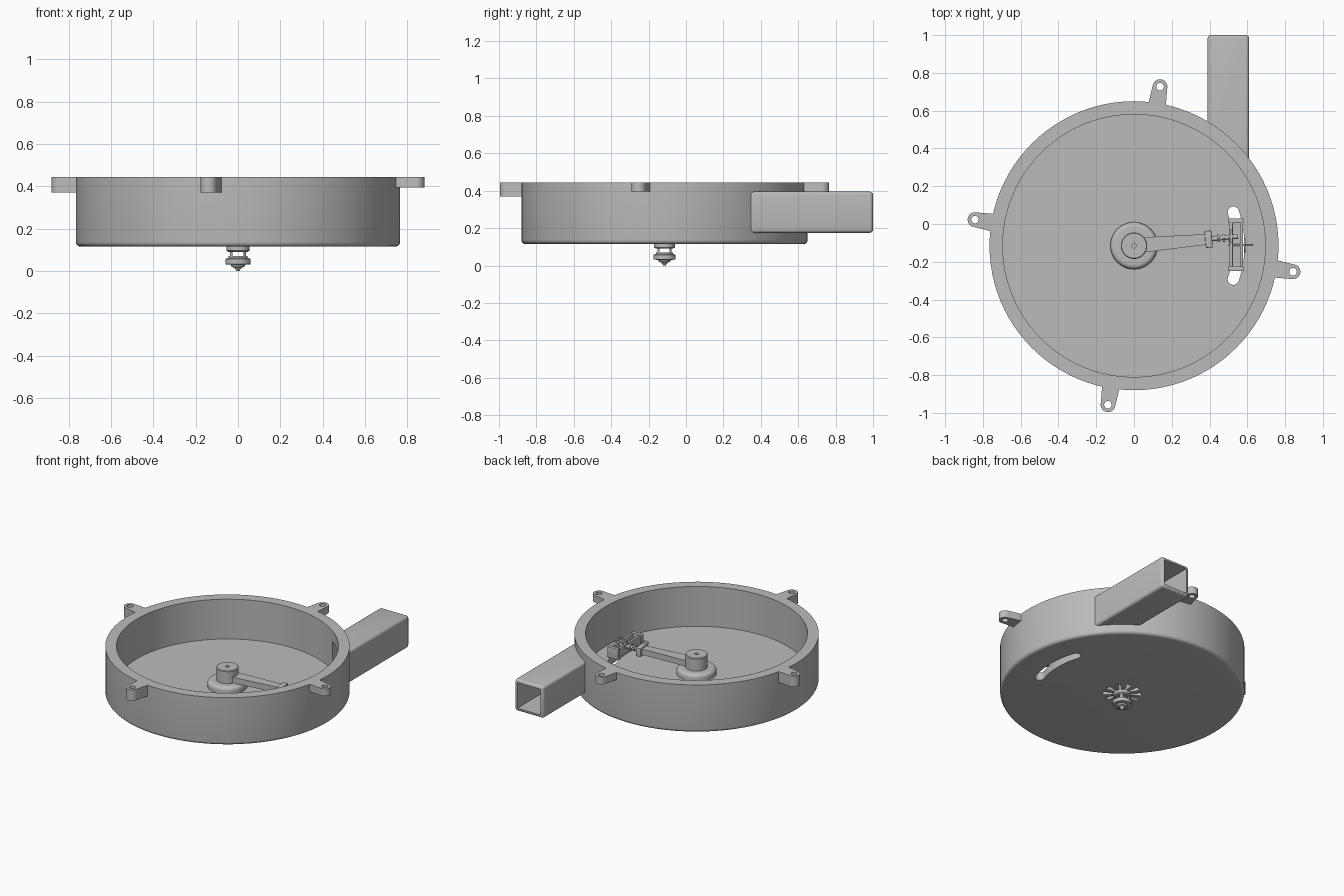
import bpy, bmesh
from math import sin, cos, pi, radians, atan2
from mathutils import Matrix, Vector

cube = bpy.data.objects.get("Cube")
if cube:
    bpy.data.objects.remove(cube, do_unlink=True)

grey = bpy.data.materials.new("plain grey")
grey.use_nodes = True
grey.diffuse_color = (0.5, 0.5, 0.5, 1)
grey.node_tree.nodes["Principled BSDF"].inputs["Base Color"].default_value = (0.5, 0.5, 0.5, 1)

CY = -0.115  # the drum axis is at x = 0, y = CY
AXIS = Matrix.Translation((0, CY, 0))


def finish(name, bm, matrix=None):
    bmesh.ops.remove_doubles(bm, verts=bm.verts, dist=1e-5)
    bmesh.ops.recalc_face_normals(bm, faces=bm.faces)
    if matrix:
        bm.transform(matrix)
    mesh = bpy.data.meshes.new(name)
    bm.to_mesh(mesh)
    bm.free()
    mesh.materials.append(grey)
    obj = bpy.data.objects.new(name, mesh)
    bpy.context.collection.objects.link(obj)
    return obj


def lathe(name, profile, steps=48, matrix=AXIS):
    bm = bmesh.new()
    vs = [bm.verts.new((r, 0, z)) for r, z in profile]
    es = [bm.edges.new(p) for p in zip(vs, vs[1:])]
    bmesh.ops.spin(bm, geom=vs + es, cent=(0, 0, 0), axis=(0, 0, 1),
                   angle=2 * pi, steps=steps, use_duplicate=False)
    return finish(name, bm, matrix)


def prism(name, outline, z0, z1, matrix=AXIS):
    bm = bmesh.new()
    face = bm.faces.new([bm.verts.new((x, y, z0)) for x, y in outline])
    new = bmesh.ops.extrude_face_region(bm, geom=[face])["geom"]
    bmesh.ops.translate(bm, vec=(0, 0, z1 - z0),
                        verts=[v for v in new if isinstance(v, bmesh.types.BMVert)])
    return finish(name, bm, matrix)


def box(name, x, y, z, bevel=0.0, matrix=None):
    bm = bmesh.new()
    bmesh.ops.create_cube(bm, size=1)
    for v in bm.verts:
        for i, (a, b) in enumerate((x, y, z)):
            v.co[i] = a if v.co[i] < 0 else b
    if bevel:
        bmesh.ops.bevel(bm, geom=bm.edges[:], offset=bevel, segments=4,
                        profile=0.5, affect='EDGES')
    return finish(name, bm, matrix)


def rod(name, a, b, radius, sides=20):
    a, b = Vector(a), Vector(b)
    bm = bmesh.new()
    bmesh.ops.create_cone(bm, cap_ends=True, segments=sides, radius1=radius,
                          radius2=radius, depth=(b - a).length)
    turn = (b - a).to_track_quat('Z', 'Y').to_matrix().to_4x4()
    return finish(name, bm, Matrix.Translation((a + b) / 2) @ turn)


def cut(obj, cutters):
    for c in cutters:
        c.hide_render = True
        mod = obj.modifiers.new("cut", 'BOOLEAN')
        mod.operation, mod.solver, mod.object = 'DIFFERENCE', 'EXACT', c
    bpy.context.view_layer.update()
    deps = bpy.context.evaluated_depsgraph_get()
    mesh = bpy.data.meshes.new_from_object(obj.evaluated_get(deps))
    obj.modifiers.clear()
    obj.data = mesh
    for c in cutters:
        bpy.data.objects.remove(c, do_unlink=True)


def arc(r, a0, a1, n, cx=0.0, cy=0.0):
    return [(cx + r * cos(a0 + (a1 - a0) * i / n),
             cy + r * sin(a0 + (a1 - a0) * i / n)) for i in range(n + 1)]


# Drum: open pan with a rounded lower rim
RIM, WALL, FLOOR, TOP = 0.765, 0.695, 0.17, 0.445
drum = lathe("drum", [(0, 0.115)] + arc(0.022, -pi / 2, 0, 5, RIM - 0.022, 0.137)
             + [(RIM, TOP), (WALL, TOP), (WALL, FLOOR), (0, FLOOR)], 96)

# Curved slot through the floor, duct opening and radial vents underneath
half, mid = radians(18.7), 0.555
a_end = (mid * cos(half), mid * sin(half))
slot = (arc(mid + 0.03, -half, half, 16)
        + arc(0.03, half, half + pi, 8, *a_end)[1:-1]
        + arc(mid - 0.03, half, -half, 16)
        + arc(0.03, pi - half, 2 * pi - half, 8, a_end[0], -a_end[1])[1:-1])
cutters = [prism("slot_cutter", slot, 0.05, 0.25),
           box("duct_cutter", (0.412, 0.588), (0.15, 1.1), (0.197, 0.373))]
for i in range(10):
    cutters.append(prism("vent_cutter", [(0.05, -0.007), (0.12, -0.018),
                                         (0.12, 0.018), (0.05, 0.007)],
                         0.09, 0.155, AXIS @ Matrix.Rotation(i * pi / 5, 4, 'Z')))
cut(drum, cutters)

# Square outlet duct, trimmed to the drum
duct = box("outlet_duct", (0.39, 0.61), (0.2, 1.0), (0.175, 0.395), 0.018)
cut(duct, [lathe("drum_trim", [(0, 0), (0.75, 0), (0.75, 0.6), (0, 0.6)], 96),
           box("bore", (0.412, 0.588), (0.1, 1.1), (0.197, 0.373))])

# Mounting ears: the front and right-hand pair are deeper
for name, degrees, low in (("back_ear", 80.7, 0.395), ("left_ear", -9.3, 0.395),
                           ("front_ear", 260.7, 0.37), ("right_ear", 170.7, 0.37)):
    place = AXIS @ Matrix.Rotation(radians(degrees), 4, 'Z')
    ear = prism(name, [(0.74, -0.048)] + arc(0.039, -pi / 2, pi / 2, 14, 0.853)
                + [(0.74, 0.048)], low, TOP, place)
    cut(ear, [prism("hole", arc(0.02, 0, 2 * pi, 24, 0.853)[:-1], 0.3, 0.5, place)])

# Central hub with a centre hole
lathe("hub", [(0, 0.165), (0.125, 0.165)] + arc(0.025, 0, pi / 2, 6, 0.1, 0.192)
      + [(0.07, 0.217), (0.07, 0.3), (0.066, 0.305), (0.012, 0.305),
         (0.012, 0.28), (0, 0.28)])

# Nozzle below the floor, with windows in its neck
nozzle = lathe("nozzle", [(0, 0.12), (0.055, 0.12), (0.055, 0.097), (0.046, 0.09),
                          (0.046, 0.062), (0.06, 0.057), (0.06, 0.032), (0.035, 0.03),
                          (0.03, 0.02), (0.018, 0.016), (0.006, 0), (0, 0)], 32)
cut(nozzle, [box("window", (-0.026, 0.026), (-0.1, 0.1), (0.07, 0.09), 0,
                 AXIS @ Matrix.Rotation(i * pi / 2, 4, 'Z')) for i in range(2)])

# Swinging arm with its clamp, reaching out from the hub
tilt = AXIS @ Matrix.Rotation(atan2(0.035, 0.4), 4, 'Z')
prism("arm", [(0.05, -0.04), (0.39, -0.028), (0.39, 0.028), (0.05, 0.04)],
      0.22, 0.26, tilt)
box("arm_clamp", (0.378, 0.415), (-0.045, 0.045), (0.21, 0.268), 0.004, tilt)
rod("arm_link", (0.4, -0.08, 0.24), (0.55, -0.066, 0.24), 0.012)
for i in range(3):
    x = 0.44 + i * 0.03
    rod("link_nut", (x, -0.076, 0.24), (x + 0.012, -0.075, 0.24), 0.022, 6)

# Carriage over the slot: two rails, two end blocks, axle and pins
for x in (0.505, 0.56):
    box("carriage_rail", (x, x + 0.018), (-0.25, 0.03), (0.19, 0.25), 0.003)
for y in (-0.25, 0.005):
    box("carriage_end", (0.5, 0.58), (y, y + 0.025), (0.18, 0.255), 0.003)
box("carriage_bed", (0.515, 0.57), (-0.23, 0.01), (0.185, 0.205))
rod("axle", (0.5, -0.112, 0.225), (0.63, -0.112, 0.225), 0.005)
rod("axle_washer", (0.582, -0.112, 0.225), (0.59, -0.112, 0.225), 0.038)
rod("pivot_pin", (0.515, -0.066, 0.2), (0.515, -0.066, 0.29), 0.012)
rod("pivot_bar", (0.515, -0.1, 0.275), (0.515, -0.03, 0.275), 0.008)

# Smooth the round surfaces and keep the edges sharp
bpy.ops.object.select_all(action='DESELECT')
for obj in bpy.context.collection.objects:
    if obj.type == 'MESH' and grey.name in obj.data.materials:
        obj.select_set(True)
        bpy.context.view_layer.objects.active = obj
bpy.ops.object.shade_smooth_by_angle(angle=radians(30))
